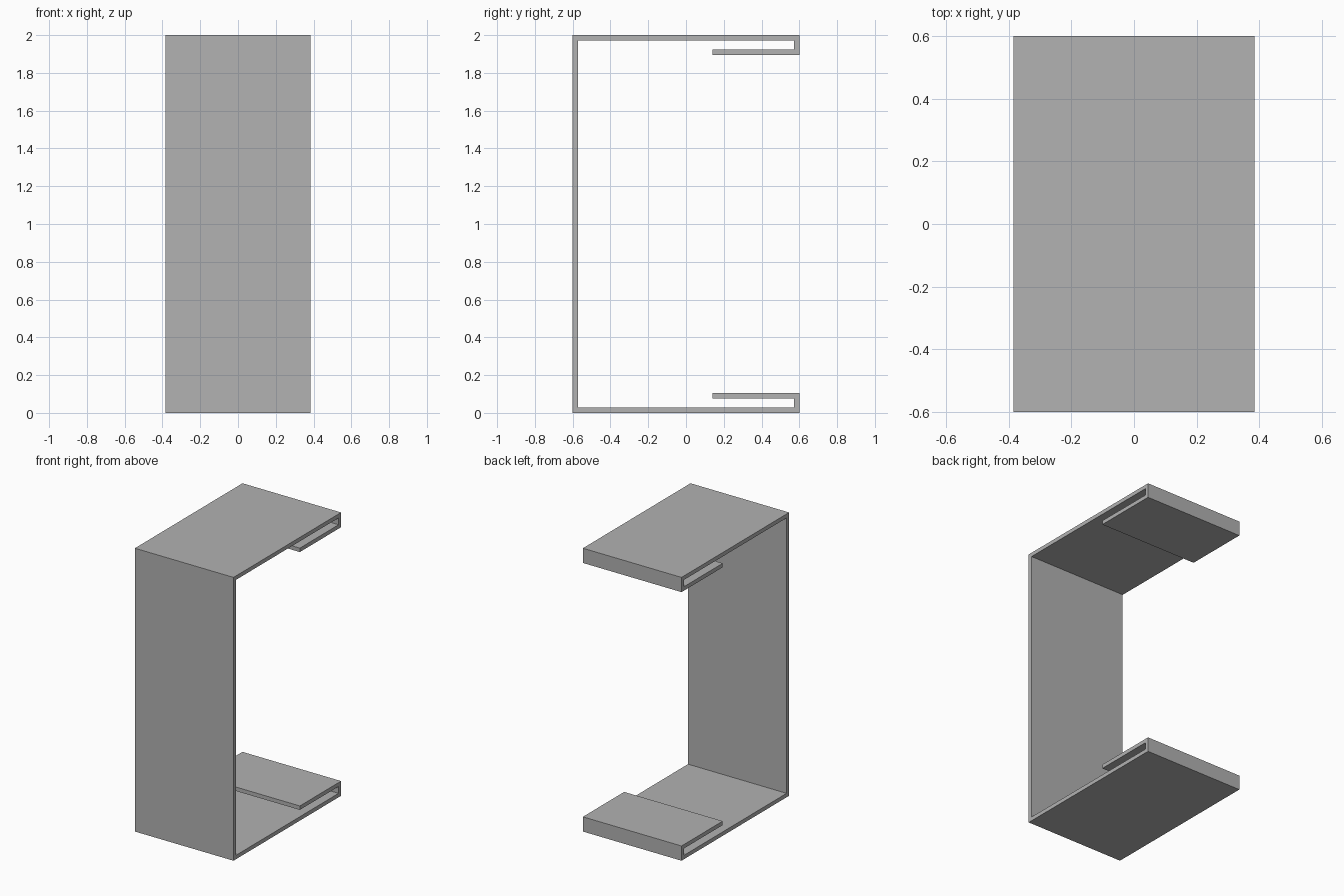
import bpy
import bmesh

if "Cube" in bpy.data.objects:
    bpy.data.objects.remove(bpy.data.objects["Cube"])

HALF_WIDTH = 0.385
DEPTH = 0.6       # half of the front-to-back size
HEIGHT = 2.0
T = 0.028         # sheet thickness
LIP_TOP = 0.104   # height of the folded return lip
LIP_END = 0.14    # free edge of the lip

# Plain grey sheet metal
grey = bpy.data.materials.new("grey_metal")
grey.use_nodes = True
colour = (0.445, 0.445, 0.445, 1)
grey.diffuse_color = colour
grey.node_tree.nodes["Principled BSDF"].inputs["Base Color"].default_value = colour

# Lower half of the outline (y, z), from the outer front to the inner front
lower = [
    (-DEPTH, 0), (DEPTH, 0), (DEPTH, LIP_TOP), (LIP_END, LIP_TOP),
    (LIP_END, LIP_TOP - T), (DEPTH - T, LIP_TOP - T),
    (DEPTH - T, T), (-DEPTH + T, T),
]
outline = lower + [(y, HEIGHT - z) for y, z in reversed(lower)]

# Extrude the closed outline across the width
bm = bmesh.new()
side = bm.faces.new([bm.verts.new((-HALF_WIDTH, y, z)) for y, z in outline])
result = bmesh.ops.extrude_face_region(bm, geom=[side], use_keep_orig=True)
moved = [v for v in result["geom"] if isinstance(v, bmesh.types.BMVert)]
bmesh.ops.translate(bm, verts=moved, vec=(2 * HALF_WIDTH, 0, 0))
bmesh.ops.recalc_face_normals(bm, faces=bm.faces)

mesh = bpy.data.meshes.new("folded_bracket")
bm.to_mesh(mesh)
bm.free()
mesh.materials.append(grey)
bracket = bpy.data.objects.new("folded_bracket", mesh)
bpy.context.collection.objects.link(bracket)
